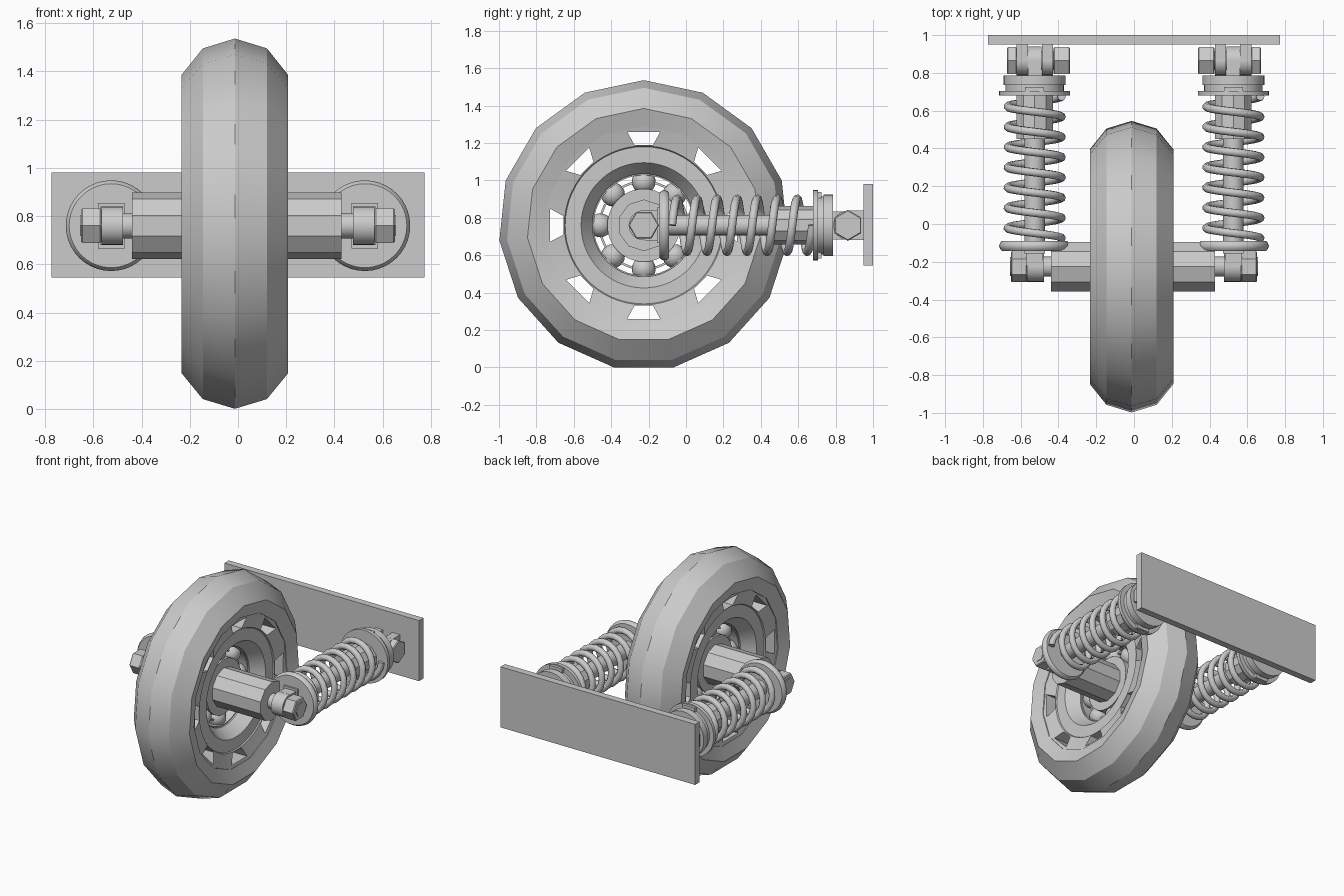
import bpy, bmesh, math
from mathutils import Vector

if "Cube" in bpy.data.objects:
    bpy.data.objects.remove(bpy.data.objects["Cube"])

grey = bpy.data.materials.new("light_grey")
grey.use_nodes = True
COLOUR = (0.6, 0.6, 0.6, 1)
grey.diffuse_color = COLOUR
grey.node_tree.nodes["Principled BSDF"].inputs["Base Color"].default_value = COLOUR

WX, WY, WZ = -0.013, -0.226, 0.76      # wheel centre
SX = 0.526                             # shock offset from the middle


def finish(name, bm, smooth=30):
    bmesh.ops.recalc_face_normals(bm, faces=bm.faces)
    mesh = bpy.data.meshes.new(name)
    bm.to_mesh(mesh)
    bm.free()
    mesh.materials.append(grey)
    ob = bpy.data.objects.new(name, mesh)
    bpy.context.collection.objects.link(ob)
    if smooth:
        shade(ob, smooth)
    return ob


def shade(ob, angle):
    bpy.ops.object.select_all(action='DESELECT')
    ob.select_set(True)
    bpy.context.view_layer.objects.active = ob
    bpy.ops.object.shade_smooth_by_angle(angle=math.radians(angle))


def lathe(name, profile, axis, centre, segs=32, closed=False, smooth=30, phase=0):
    """Revolve (radius, along) points round the X or Y axis; open ends are capped."""
    bm = bmesh.new()
    rings = []
    for r, a in profile:
        ring = []
        for i in range(segs):
            t = math.tau * (i + phase) / segs
            u, w = r * math.sin(t), r * math.cos(t)
            p = Vector((a, u, w)) if axis == 'X' else Vector((u, a, w))
            ring.append(bm.verts.new(p + Vector(centre)))
        rings.append(ring)
    pairs = list(zip(rings, rings[1:]))
    if closed:
        pairs.append((rings[-1], rings[0]))
    else:
        bm.faces.new(rings[0])
        bm.faces.new(rings[-1])
    for a, b in pairs:
        for i in range(segs):
            j = (i + 1) % segs
            bm.faces.new((a[i], a[j], b[j], b[i]))
    return finish(name, bm, smooth)


def rod(name, r, a, b, axis, centre, segs=24, smooth=30, bevel=0.0, phase=0):
    prof = [(r, a), (r, b)]
    if bevel:
        prof = [(r - bevel, a), (r, a + bevel), (r, b - bevel), (r - bevel, b)]
    return lathe(name, prof, axis, centre, segs, False, smooth, phase)


def box(name, lo, hi):
    bm = bmesh.new()
    bmesh.ops.create_cube(bm, size=1)
    for v in bm.verts:
        v.co = [l + (c + 0.5) * (h - l) for l, h, c in zip(lo, hi, v.co)]
    return finish(name, bm, 0)


def mirrored(half):
    return half + [(r, -a) for r, a in reversed(half) if a]


# Wheel: faceted tyre with a shallow sidewall, slotted rim dished towards the bearing
wheel = (WX, WY, WZ)
tyre_half = [(0.53, 0.192), (0.625, 0.221), (0.735, 0.133), (0.776, 0)]
lathe("tyre", mirrored(tyre_half), 'X', wheel, 15, True, 30)
rim_half = [(0.275, 0.07), (0.335, 0.155), (0.42, 0.155), (0.425, 0.163),
            (0.50, 0.18), (0.56, 0.195)]
rim = lathe("rim", mirrored(rim_half), 'X', wheel, 60, True)

bm = bmesh.new()
for k in range(8):
    t = math.tau * k / 8
    radial = Vector((0, math.sin(t), math.cos(t)))
    side = Vector((0, math.cos(t), -math.sin(t)))
    quad = [(-0.05, 0.43), (0.05, 0.43), (0.088, 0.50), (-0.088, 0.50)]
    face = bm.faces.new([bm.verts.new(Vector(wheel) + side * s + radial * r - Vector((0.3, 0, 0)))
                         for s, r in quad])
    new = bmesh.ops.extrude_face_region(bm, geom=[face])["geom"]
    bmesh.ops.translate(bm, vec=(0.6, 0, 0),
                        verts=[v for v in new if isinstance(v, bmesh.types.BMVert)])
cutter = finish("slot_cutter", bm, 0)
bpy.context.view_layer.objects.active = rim
cut = rim.modifiers.new("slots", 'BOOLEAN')
cut.object = cutter
cut.solver = 'EXACT'
bpy.ops.object.modifier_apply(modifier=cut.name)
bpy.data.objects.remove(cutter)
shade(rim, 30)

# Ball bearing between rim and hub
lathe("outer_race", mirrored([(0.268, 0.06), (0.31, 0.06)]), 'X', wheel, 40, True)
lathe("inner_race", mirrored([(0.12, 0.06), (0.195, 0.06)]), 'X', wheel, 40, True)
lathe("ball_cage", mirrored([(0.228, 0.02), (0.24, 0.02)]), 'X', wheel, 40, True)
for k in range(8):
    t = math.tau * k / 8
    bm = bmesh.new()
    bmesh.ops.create_uvsphere(bm, u_segments=16, v_segments=10, radius=0.064)
    bmesh.ops.translate(bm, verts=bm.verts, vec=Vector(wheel) + 0.233 * Vector((0, math.sin(t), math.cos(t))))
    finish(f"bearing_ball_{k + 1}", bm, 40)

# Hub and mounting plate
rod("hub", 0.138, -0.427, 0.443, 'X', wheel, 10, 0)
box("mounting_plate", (-0.773, 0.95, 0.545), (0.773, 1.0, 0.98))


def shock(side, label):
    x = side * SX
    low, high, axis = (x, WY, WZ), (x, 0.865, WZ), (x, 0, WZ)

    def across(name, r, a, b, centre, **kw):
        lo, hi = sorted((side * a, side * b))
        return rod(f"{label}_{name}", r, lo, hi, 'X', centre, **kw)

    # Lower eyelet on the axle pin
    across("axle_pin", 0.053, -0.12, 0.1, low)
    across("axle_nut", 0.082, 0.04, 0.125, low, segs=6, smooth=0, bevel=0.006, phase=0.5)
    across("axle_nut_end", 0.05, 0.12, 0.13, low, segs=6, smooth=0, phase=0.5)
    across("lower_eyelet", 0.08, -0.05, 0.04, low)
    box(f"{label}_lower_neck", (x - 0.045, -0.22, WZ - 0.08), (x + 0.045, -0.13, WZ + 0.08))
    box(f"{label}_lower_pad", (x - 0.055, -0.155, WZ - 0.095), (x + 0.055, -0.13, WZ + 0.095))

    # Spring seats, piston rod and damper body
    seat = [(0.174, -0.142), (0.184, -0.13), (0.188, -0.116), (0.184, -0.102), (0.174, -0.09)]
    lathe(f"{label}_lower_seat", seat, 'Y', axis, 40, smooth=40)
    rod(f"{label}_piston_rod", 0.055, -0.1, 0.5, 'Y', axis, 16)
    rod(f"{label}_damper_body", 0.102, 0.45, 0.73, 'Y', axis, 10, 0)
    rod(f"{label}_upper_seat", 0.188, 0.68, 0.705, 'Y', axis, 40)
    rod(f"{label}_adjuster", 0.155, 0.7, 0.74, 'Y', axis, 40)
    for n, end in (("top", 1), ("bottom", -1)):
        z0, z1 = sorted((WZ + end * 0.11, WZ + end * 0.178))
        box(f"{label}_{n}_seat_tab", (x - 0.05, 0.7, z0), (x + 0.05, 0.725, z1))
    rod(f"{label}_upper_cap", 0.164, 0.735, 0.785, 'Y', axis, 40)

    # Upper clevis bolted to the plate
    across("clevis_bolt", 0.05, -0.17, 0.14, high)
    across("bolt_head", 0.083, -0.187, -0.1, high, segs=6, smooth=0, bevel=0.006)
    across("bolt_nut", 0.083, 0.093, 0.146, high, segs=6, smooth=0, bevel=0.006)
    across("upper_eyelet", 0.075, -0.035, 0.035, high)
    box(f"{label}_upper_neck", (x - 0.035, 0.78, WZ - 0.075), (x + 0.035, 0.86, WZ + 0.075))
    for n, off in (("inner", -0.068), ("outer", 0.066)):
        across(f"{n}_lug", 0.078, off - 0.03, off + 0.03, high)
        c = x + side * off
        box(f"{label}_{n}_lug_base", (c - 0.03, 0.87, WZ - 0.078), (c + 0.03, 0.955, WZ + 0.078))

    # Coil spring
    turns, steps = 7, 20
    count = turns * steps
    curve = bpy.data.curves.new(f"{label}_spring", 'CURVE')
    curve.dimensions = '3D'
    curve.bevel_depth = 0.022
    curve.bevel_resolution = 2
    curve.use_fill_caps = True
    path = curve.splines.new('POLY')
    path.points.add(count)
    for i, p in enumerate(path.points):
        t = math.tau * i / steps
        p.co = (x + 0.143 * math.cos(t), -0.075 + 0.75 * i / count, WZ + 0.143 * math.sin(t), 1)
    curve.materials.append(grey)
    ob = bpy.data.objects.new(f"{label}_spring", curve)
    bpy.context.collection.objects.link(ob)
    bpy.ops.object.select_all(action='DESELECT')
    ob.select_set(True)
    bpy.context.view_layer.objects.active = ob
    bpy.ops.object.convert(target='MESH')
    shade(bpy.context.object, 50)


shock(1, "left")
shock(-1, "right")
